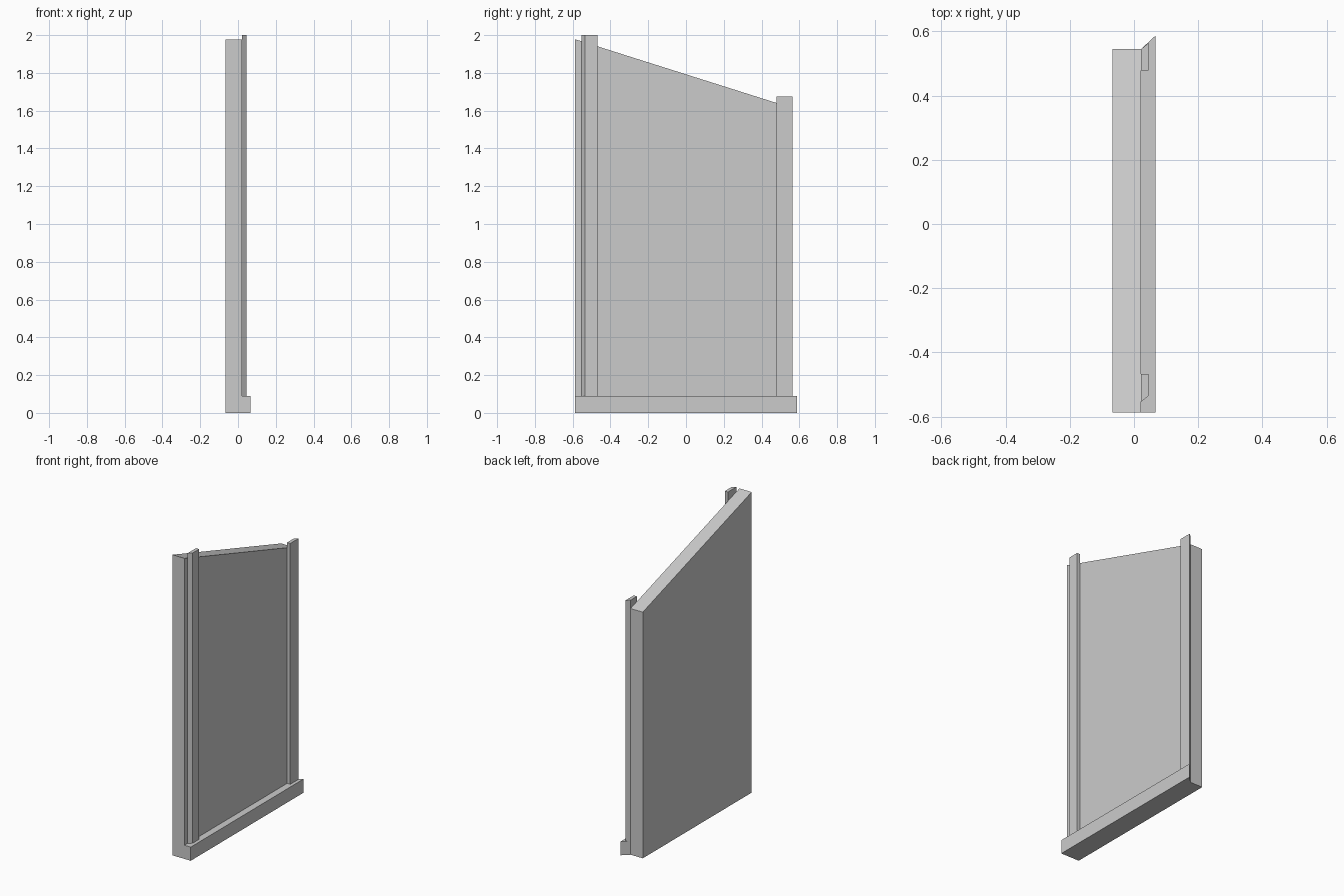
import bpy, bmesh

if "Cube" in bpy.data.objects:
    bpy.data.objects.remove(bpy.data.objects["Cube"])


def prism(name, profile, extrude):
    """Extrude a closed 3D profile along a vector into a solid."""
    bm = bmesh.new()
    face = bm.faces.new([bm.verts.new(p) for p in profile])
    new = bmesh.ops.extrude_face_region(bm, geom=[face], use_keep_orig=True)
    verts = [v for v in new["geom"] if isinstance(v, bmesh.types.BMVert)]
    bmesh.ops.translate(bm, verts=verts, vec=extrude)
    bmesh.ops.recalc_face_normals(bm, faces=bm.faces)
    mesh = bpy.data.meshes.new(name)
    bm.to_mesh(mesh)
    bm.free()
    obj = bpy.data.objects.new(name, mesh)
    bpy.context.collection.objects.link(obj)
    return obj


def upright(name, plan, z0, z1):
    """Vertical prism from a plan outline in x, y."""
    return prism(name, [(x, y, z0) for x, y in plan], (0, 0, z1 - z0))


BACK, FACE, TRIM, RAIL = -0.067, 0.022, 0.045, 0.067
FRONT_Y, REAR_Y = -0.587, 0.545
RAIL_TOP = 0.09

# Thick panel with a raked top edge
side = [(FRONT_Y, 0), (REAR_Y, 0), (REAR_Y, 1.62), (FRONT_Y, 1.978)]
prism("panel", [(BACK, y, z) for y, z in side], (FACE - BACK, 0, 0))

# Bottom rail with a mitred rear end
upright("bottom_rail", [(FACE, FRONT_Y), (RAIL, FRONT_Y),
                        (RAIL, 0.587), (FACE, REAR_Y)], 0, RAIL_TOP)

# Upright trim strips: chamfered at the front, mitred at the rear
upright("front_stile", [(FACE, -0.554), (TRIM, -0.536),
                        (TRIM, -0.468), (FACE, -0.468)], RAIL_TOP, 2.0)
upright("rear_stile", [(FACE, 0.479), (TRIM, 0.479),
                       (TRIM, 0.564), (FACE, REAR_Y)], RAIL_TOP, 1.675)
